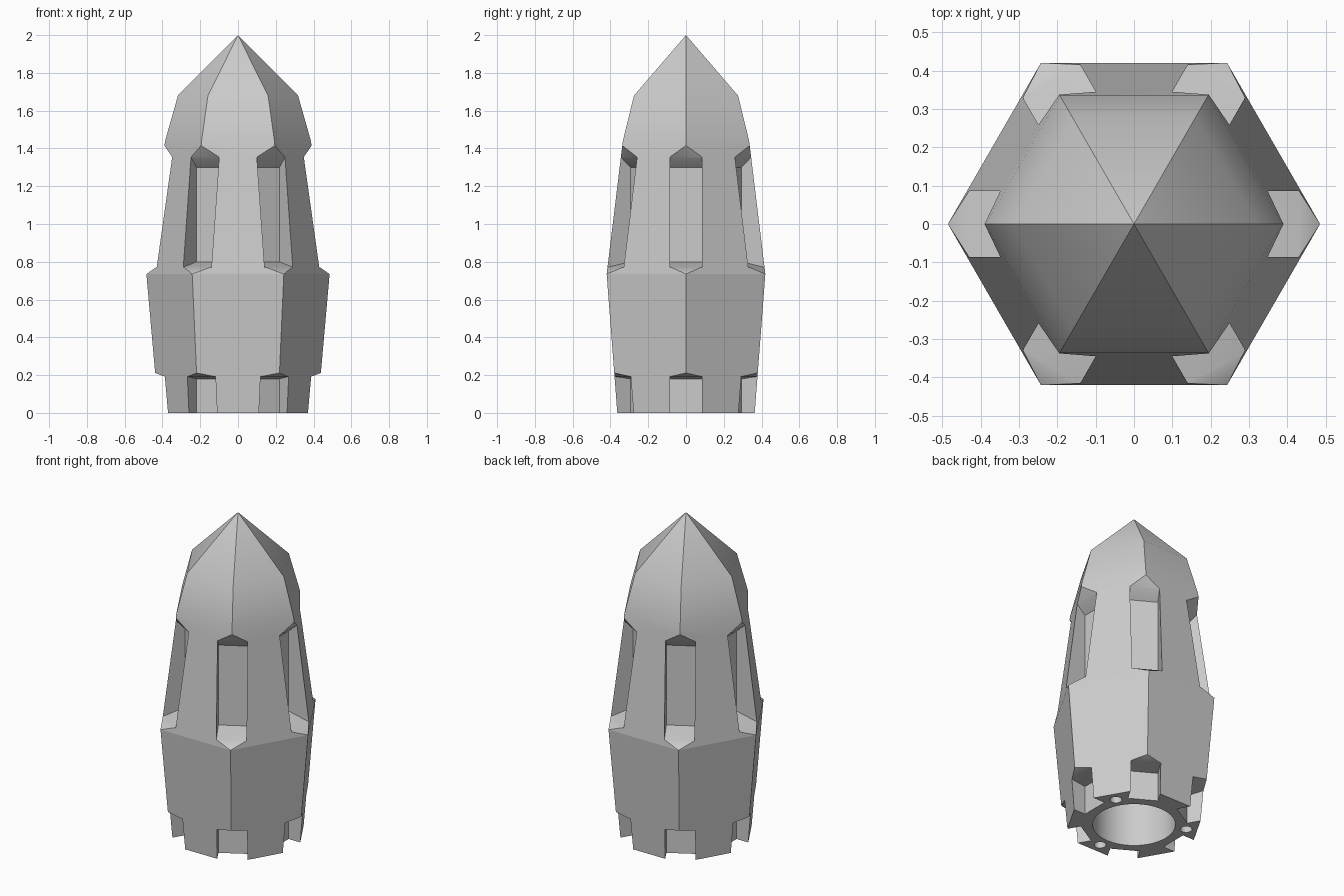
import bpy, bmesh, math
from mathutils import Matrix, Vector

cube = bpy.data.objects.get("Cube")
if cube:
    bpy.data.objects.remove(cube, do_unlink=True)

# Single grey finish
grey = bpy.data.materials.new("grey metal")
grey.use_nodes = True
colour = (0.6, 0.6, 0.6, 1)
grey.diffuse_color = colour
grey.node_tree.nodes["Principled BSDF"].inputs["Base Color"].default_value = colour


def make_object(name, bm):
    bmesh.ops.recalc_face_normals(bm, faces=bm.faces)
    mesh = bpy.data.meshes.new(name)
    bm.to_mesh(mesh)
    bm.free()
    mesh.materials.append(grey)
    obj = bpy.data.objects.new(name, mesh)
    bpy.context.collection.objects.link(obj)
    return obj


# Hexagonal body: (corner radius, height) rings closing at a point
bm = bmesh.new()
rings = []
for r, z in [(0.42, 0), (0.485, 0.735), (0.386, 1.44), (0.318, 1.68)]:
    rings.append([bm.verts.new((r * math.cos(math.radians(60 * i)),
                                r * math.sin(math.radians(60 * i)), z))
                  for i in range(6)])
tip = bm.verts.new((0, 0, 2))
bm.faces.new(rings[0])
for low, high in zip(rings, rings[1:]):
    for i in range(6):
        j = (i + 1) % 6
        bm.faces.new((low[i], low[j], high[j], high[i]))
for i in range(6):
    bm.faces.new((rings[-1][i], rings[-1][(i + 1) % 6], tip))
body = make_object("shell_body", bm)

# Corner notch profiles: (distance from axis, height)
UPPER = [(0.29, 1.3), (0.29, 0.8), (0.435, 0.77), (0.485, 0.735),
         (0.6, 0.65), (0.6, 1.78), (0.388, 1.413), (0.347, 1.352)]
LOWER = [(0.29, 0.18), (0.29, -0.1), (0.6, -0.1), (0.6, 0.26),
         (0.44, 0.212), (0.39, 0.193)]
HALF_WIDTH = 0.086


def add_notch(bm, profile, angle):
    face = bm.faces.new([bm.verts.new((r, -HALF_WIDTH, z)) for r, z in profile])
    ext = bmesh.ops.extrude_face_region(bm, geom=[face])["geom"]
    new = [v for v in ext if isinstance(v, bmesh.types.BMVert)]
    bmesh.ops.translate(bm, verts=new, vec=(0, 2 * HALF_WIDTH, 0))
    bmesh.ops.rotate(bm, verts=list(face.verts) + new,
                     matrix=Matrix.Rotation(angle, 3, "Z"))


def add_bore(bm, x, y, radius, depth, sides):
    bmesh.ops.create_cone(bm, cap_ends=True, segments=sides, radius1=radius,
                          radius2=radius, depth=depth + 0.1,
                          matrix=Matrix.Translation((x, y, depth / 2 - 0.05)))


bm = bmesh.new()
for i in range(6):
    for profile in (UPPER, LOWER):
        add_notch(bm, profile, math.radians(60 * i))

# Central bore and three small base holes
add_bore(bm, 0, 0, 0.235, 1.4, 48)
for i in range(3):
    a = math.radians(30 + 120 * i)
    add_bore(bm, 0.3 * math.cos(a), 0.3 * math.sin(a), 0.034, 0.3, 20)
cutter = make_object("notch_cutter", bm)
cutter.hide_render = True

# Cut, then discard the cutter
mod = body.modifiers.new("notches", "BOOLEAN")
mod.operation = "DIFFERENCE"
mod.solver = "EXACT"
mod.object = cutter
bpy.ops.object.select_all(action="DESELECT")
body.select_set(True)
bpy.context.view_layer.objects.active = body
bpy.ops.object.modifier_apply(modifier=mod.name)
bpy.data.objects.remove(cutter, do_unlink=True)

# Smooth nose and bore, crisp corners and waist line
bpy.ops.object.shade_smooth_by_angle(angle=math.radians(30))
verts = body.data.vertices
for edge in body.data.edges:
    if all(abs(verts[v].co.z - 0.735) < 0.003 for v in edge.vertices):
        edge.use_edge_sharp = True
